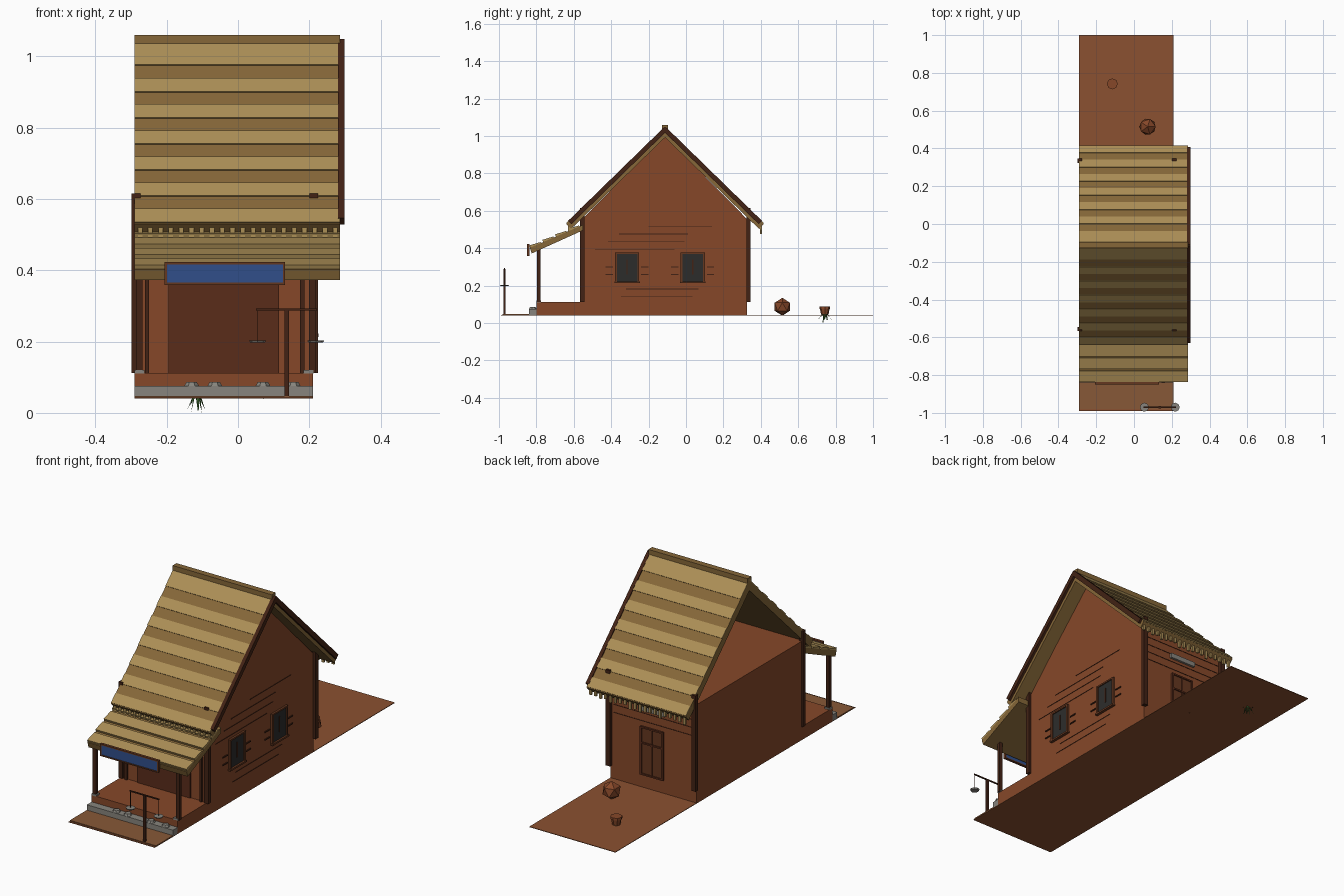
import bpy, bmesh, math, random
from mathutils import Matrix, Vector

if "Cube" in bpy.data.objects:
    bpy.data.objects.remove(bpy.data.objects["Cube"])
random.seed(4)

def mat(name, hexa):
    m = bpy.data.materials.new(name)
    m.diffuse_color = [(int(hexa[i:i+2], 16) / 255) ** 2.2 for i in (0, 2, 4)] + [1]
    m.use_nodes = True
    m.node_tree.nodes["Principled BSDF"].inputs["Base Color"].default_value = m.diffuse_color
    return m

WALL, DARK, DOOR = mat("wall", "85492d"), mat("dark_wood", "44271b"), mat("door", "5a3020")
LIGHT, TAN, EARTH = mat("thatch_light", "ab8e57"), mat("thatch_dark", "85673b"), mat("earth", "8a5234")
STONE, BLUE, GLASS = mat("stone", "86837c"), mat("blue", "345089"), mat("glass", "30302f")
PATH, GREEN, FRAME = mat("path", "86593a"), mat("leaf", "3c6630"), mat("frame", "653a25")

def finish(name, bm, m):
    bmesh.ops.recalc_face_normals(bm, faces=bm.faces)
    me = bpy.data.meshes.new(name)
    bm.to_mesh(me)
    bm.free()
    me.materials.append(m)
    ob = bpy.data.objects.new(name, me)
    bpy.context.collection.objects.link(ob)
    return ob

def boxes(name, m, *items):
    """Each item: x0, x1, y0, y1, z0, z1"""
    bm = bmesh.new()
    for x0, x1, y0, y1, z0, z1 in items:
        mx = Matrix.Translation(((x0+x1)/2, (y0+y1)/2, (z0+z1)/2)) @ Matrix.Diagonal((x1-x0, y1-y0, z1-z0, 1))
        bmesh.ops.create_cube(bm, size=1, matrix=mx)
    return finish(name, bm, m)

def prisms(name, m, x0, x1, *profiles):
    """Extrude (y, z) outlines along x"""
    bm = bmesh.new()
    for p in profiles:
        a = [bm.verts.new((x0, y, z)) for y, z in p]
        b = [bm.verts.new((x1, y, z)) for y, z in p]
        bm.faces.new(a)
        bm.faces.new(b)
        for i in range(len(p)):
            j = (i + 1) % len(p)
            bm.faces.new((a[i], a[j], b[j], b[i]))
    return finish(name, bm, m)

def cones(name, m, n, *items):
    """Each item: x, y, z0, z1, bottom radius, top radius"""
    bm = bmesh.new()
    for x, y, z0, z1, r0, r1 in items:
        bmesh.ops.create_cone(bm, cap_ends=True, segments=n, radius1=r0, radius2=r1, depth=z1-z0,
                              matrix=Matrix.Translation((x, y, (z0+z1)/2)))
    return finish(name, bm, m)

L, R, F, B, G = -0.29, 0.21, -0.555, 0.327, 0.043   # house sides and ground level
RY, XR = -0.112, 0.286                              # ridge line, right roof edge

# ground, path, base, walls
boxes("ground", EARTH, (L, R, -0.99, 1.0, G-0.002, G+0.001))
boxes("front_path", PATH, (L, R, -0.98, -0.84, G, G+0.005))
boxes("base_floor", WALL, (L, R, -0.80, B, G, 0.112))
boxes("house_body", WALL, (L, R, F, B, 0.112, 0.56))
prisms("right_gable", WALL, R-0.006, R, [(F, 0.555), (B, 0.555), (RY, 1.0)])
boxes("front_step", STONE, (L, R, -0.84, -0.80, G, 0.076))
cones("step_stones", STONE, 7, *[(x, -0.82, 0.074, 0.086, 0.022, 0.015) for x in (-0.13, -0.065, 0.07, 0.155)])

# corner posts and porch posts
boxes("corner_posts", DARK, *[(x-0.012, x+0.012, y-0.011, y+0.011, 0.112, 0.615)
                              for x in (-0.286, 0.212) for y in (F, 0.335)])
boxes("porch_posts", DARK, *[(x-0.009, x+0.009, -0.797, -0.779, 0.112, 0.42) for x in (-0.277, 0.208)])
boxes("post_feet", STONE, *[(x-0.014, x+0.014, -0.80, -0.774, 0.11, 0.12) for x in (-0.276, 0.198)])

# front doorway
boxes("front_doorway", DOOR, (-0.195, 0.115, F-0.006, F, 0.112, 0.46))
boxes("doorway_jambs", DARK, *[(x-0.006, x+0.006, F-0.012, F, 0.112, 0.46) for x in (-0.255, 0.18)])

# main roof: two slopes, raised courses, ridge, barge boards, fringe
SL = 0.515 / 0.528
def slope(s, d0, d1, lift, drop):
    """Slab on one slope between horizontal distances d0..d1 from the ridge"""
    def p(d, h):
        return (RY + s * (d + h * 0.7), 1.045 - SL * d + h * 0.7)
    return [p(d0, lift), p(d1, lift), p(d1, -drop), p(d0, -drop)]

halves = [[(RY, 1.045), (RY+s*0.528, 0.53), (RY+s*0.503, 0.503), (RY, 0.992)] for s in (-1, 1)]
prisms("main_roof", TAN, L, XR, *halves)
tops = [0.0] + [0.112 + 0.075 * i for i in range(6)]
prisms("roof_courses", LIGHT, L, XR, *[slope(s, d, 0.073 if d == 0 else min(d + 0.038, 0.527), 0.004, 0.002)
                                       for s in (-1, 1) for d in tops])
boxes("ridge_cap", TAN, (L, XR, RY-0.016, RY+0.016, 1.034, 1.06))
prisms("barge_boards", DARK, 0.28, 0.299, *[slope(s, 0, 0.515, 0.005, 0.02) for s in (-1, 1)])
teeth = []
for s in (-1, 1):
    for i in range(20):
        x, y = L + 0.015 + i * 0.0288, RY + s * 0.513
        teeth.append((x-0.006, x+0.007, y-0.005, y+0.005, 0.475 + random.uniform(0, 0.02), 0.52))
boxes("eave_fringe", LIGHT, *teeth)

# porch roof with overlapping wedge courses
prisms("porch_roof", TAN, L, XR, [(-0.835, 0.402), (-0.55, 0.525), (-0.55, 0.496), (-0.825, 0.372)])
def pr(t, h=0):
    return (-0.835 + 0.285*t - 0.4*h, 0.402 + 0.123*t + 0.9*h)
prisms("porch_roof_courses", LIGHT, L, XR,
       *[[pr(t, -0.001), pr(t, 0.013), pr(t+0.2, 0.006), pr(t+0.2, -0.001)] for t in (0.01, 0.25, 0.49, 0.73)])

# blank sign board with frame
boxes("sign_board", BLUE, (-0.2, 0.128, -0.846, -0.836, 0.363, 0.418))
boxes("sign_frame", FRAME, (-0.206, 0.132, -0.85, -0.836, 0.416, 0.423), (-0.206, 0.132, -0.85, -0.836, 0.359, 0.365),
      (-0.206, -0.199, -0.85, -0.836, 0.359, 0.423), (0.126, 0.132, -0.85, -0.836, 0.359, 0.423))

# right windows with frames and side battens
glass, frame, bars = [], [], []
for y in (-0.315, 0.036):
    glass.append((R, R+0.005, y-0.058, y+0.058, 0.222, 0.37))
    for e in (-1, 1):
        frame.append((R, R+0.011, y+e*0.06-0.005, y+e*0.06+0.005, 0.215, 0.375))
        for z in (0.26, 0.3):
            bars.append((R, R+0.005, y+e*0.095-0.02, y+e*0.095+0.02, z-0.003, z+0.003))
    frame += [(R, R+0.011, y-0.065, y+0.065, 0.368, 0.376), (R, R+0.015, y-0.068, y+0.068, 0.213, 0.222)]
    bars.append((R, R+0.008, y-0.003, y+0.003, 0.26, 0.34))
boxes("window_glass", GLASS, *glass)
boxes("window_frames", FRAME, *frame)
boxes("window_battens", DARK, *bars)

# thin plank seams on right and back walls
seams = []
for i in range(10):
    z, a = 0.14 + i * 0.042, random.uniform(-0.5, -0.2)
    if not 0.2 < z < 0.39:
        seams.append((R, R+0.002, a, a + random.uniform(0.3, 0.5), z-0.0015, z+0.0015))
    if z > 0.37:
        seams.append((L+0.02, R-0.02, B, B+0.002, z-0.0015, z+0.0015))
boxes("plank_seams", DARK, *seams)

# back door and the plate above it
boxes("back_door", FRAME, (-0.096, 0.028, B, B+0.004, 0.112, 0.36))
boxes("back_door_trim", DOOR, *[(x-0.005, x+0.005, B, B+0.01, 0.112, 0.365) for x in (-0.096, 0.028)],
      *[(-0.1, 0.032, B, B+0.01, z-0.004, z+0.004) for z in (0.116, 0.28, 0.362)],
      (-0.037, -0.031, B, B+0.008, 0.112, 0.36))
boxes("back_plate", STONE, (-0.11, 0.04, B, B+0.012, 0.45, 0.475))

# balance scale by the front path
SY = -0.97
boxes("scale_stand", DARK, (0.131, 0.143, SY-0.006, SY+0.006, G, 0.29), (0.05, 0.222, SY-0.003, SY+0.003, 0.287, 0.293))
boxes("scale_cords", DARK, *[(x-0.001, x+0.001, SY-0.001, SY+0.001, 0.2, 0.29) for x in (0.055, 0.218)])
cones("scale_pans", STONE, 8, *[(x, SY, 0.197, 0.203, 0.02, 0.024) for x in (0.055, 0.218)])

# faceted round jar in the back yard
bm = bmesh.new()
bmesh.ops.create_icosphere(bm, subdivisions=1, radius=0.048, matrix=Matrix.Translation((0.072, 0.515, 0.087)))
finish("round_jar", bm, WALL)

# potted plant, leaves drooping below the pot
PX, PY = -0.115, 0.742
cones("plant_pot", WALL, 8, (PX, PY, 0.045, 0.078, 0.02, 0.026), (PX, PY, 0.076, 0.088, 0.029, 0.029))
bm = bmesh.new()
for i in range(9):
    a = i * math.tau / 9
    d, n = Vector((math.cos(a), math.sin(a), 0)), Vector((-math.sin(a), math.cos(a), 0))
    o, r = Vector((PX, PY, 0)), (0.042, 0.03, 0.018)[i % 3]
    tip = o + d * r + Vector((0, 0, (0.018, 0.008, 0.0)[i % 3]))
    root = o + d * 0.006 + Vector((0, 0, 0.055))
    bm.faces.new([bm.verts.new(v) for v in (root + n*0.006, tip, root - n*0.006)])
finish("plant_leaves", bm, GREEN)
